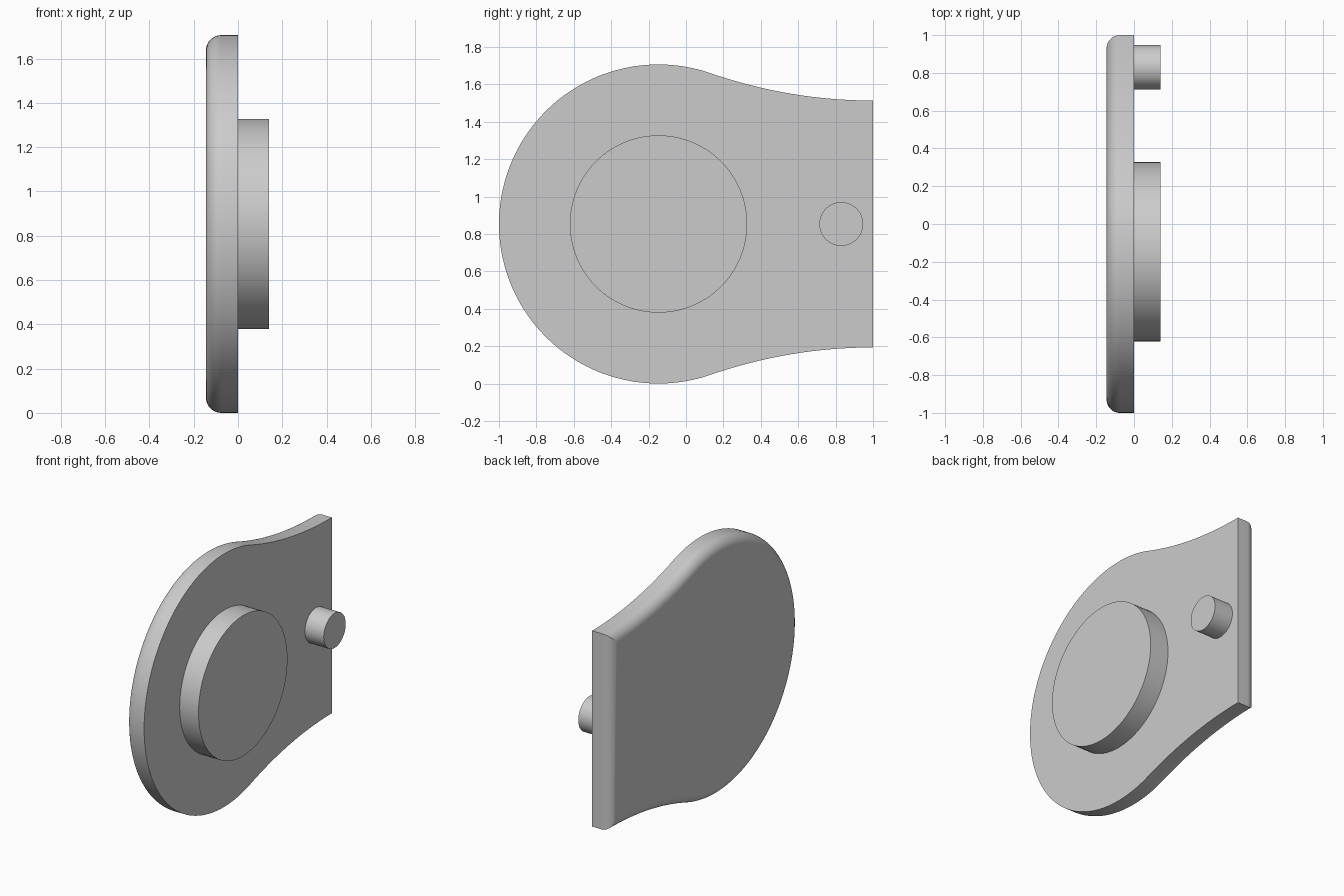
import bpy, bmesh
from math import sin, cos, pi, sqrt, asin, atan2, radians

cube = bpy.data.objects.get("Cube")
if cube:
    bpy.data.objects.remove(cube)

# Main dimensions
RADIUS = 0.853          # round end, also the height of its centre
CENTRE_Y = RADIUS - 1
HALF_END = 0.66         # half height of the straight end
BACK_X = -0.145
BOSS_X = 0.14
FILLET = 0.07

grey = bpy.data.materials.new("light grey")
grey.use_nodes = True
grey.diffuse_color = (0.6, 0.6, 0.6, 1)
grey.node_tree.nodes["Principled BSDF"].inputs["Base Color"].default_value = grey.diffuse_color


def finish(name, bm):
    bmesh.ops.recalc_face_normals(bm, faces=bm.faces)
    mesh = bpy.data.meshes.new(name)
    bm.to_mesh(mesh)
    bm.free()
    mesh.materials.append(grey)
    obj = bpy.data.objects.new(name, mesh)
    bpy.context.collection.objects.link(obj)
    bpy.ops.object.select_all(action='DESELECT')
    obj.select_set(True)
    bpy.context.view_layer.objects.active = obj
    bpy.ops.object.shade_smooth_by_angle(angle=radians(30))
    return obj


def outline(inset):
    """Round end flowing through tangent concave arcs into a straight end."""
    span = 1 - CENTRE_Y
    sweep = (span**2 + HALF_END**2 - RADIUS**2) / (2 * (RADIUS - HALF_END))
    tangent = atan2(HALF_END + sweep, span)
    r, big = RADIUS - inset, sweep + inset
    start, stop = -pi / 2 - asin(inset / big), tangent - pi
    neck = []
    for i in range(24):
        a = start + (stop - start) * i / 24
        neck.append((1 + big * cos(a), HALF_END + sweep + big * sin(a)))
    n = 120
    bow = []
    for i in range(n + 1):
        a = tangent + (2 * pi - 2 * tangent) * i / n
        bow.append((CENTRE_Y + r * cos(a), r * sin(a)))
    return neck + bow + [(y, -z) for y, z in reversed(neck)]


def plate():
    # Straight wall, then a quarter-round edge towards the back face
    steps = 10
    sections = [(0, 0)]
    for i in range(steps + 1):
        t = pi / 2 * i / steps
        sections.append((BACK_X + FILLET * (1 - sin(t)), FILLET * (1 - cos(t))))
    bm = bmesh.new()
    rings = [[bm.verts.new((x, y, z + RADIUS)) for y, z in outline(inset)]
             for x, inset in sections]
    for low, high in zip(rings, rings[1:]):
        for i in range(len(low)):
            bm.faces.new((low[i - 1], low[i], high[i], high[i - 1]))
    for ring in (rings[0], rings[-1]):
        cap = bm.faces.new(ring)
        for edge in cap.edges:
            edge.smooth = False
    return finish("plate", bm)


def disc(name, y, radius, sides):
    # Cylinder along x, slightly sunk into the plate
    base = -0.02
    bm = bmesh.new()
    rings = []
    for x in (base, BOSS_X):
        rings.append([bm.verts.new((x, y + radius * cos(2 * pi * i / sides),
                                    RADIUS + radius * sin(2 * pi * i / sides)))
                      for i in range(sides)])
    for i in range(sides):
        bm.faces.new((rings[0][i - 1], rings[0][i], rings[1][i], rings[1][i - 1]))
    for ring in rings:
        bm.faces.new(ring)
    return finish(name, bm)


plate()
disc("round_boss", CENTRE_Y, 0.474, 96)
disc("locating_pin", 0.83, 0.117, 48)
